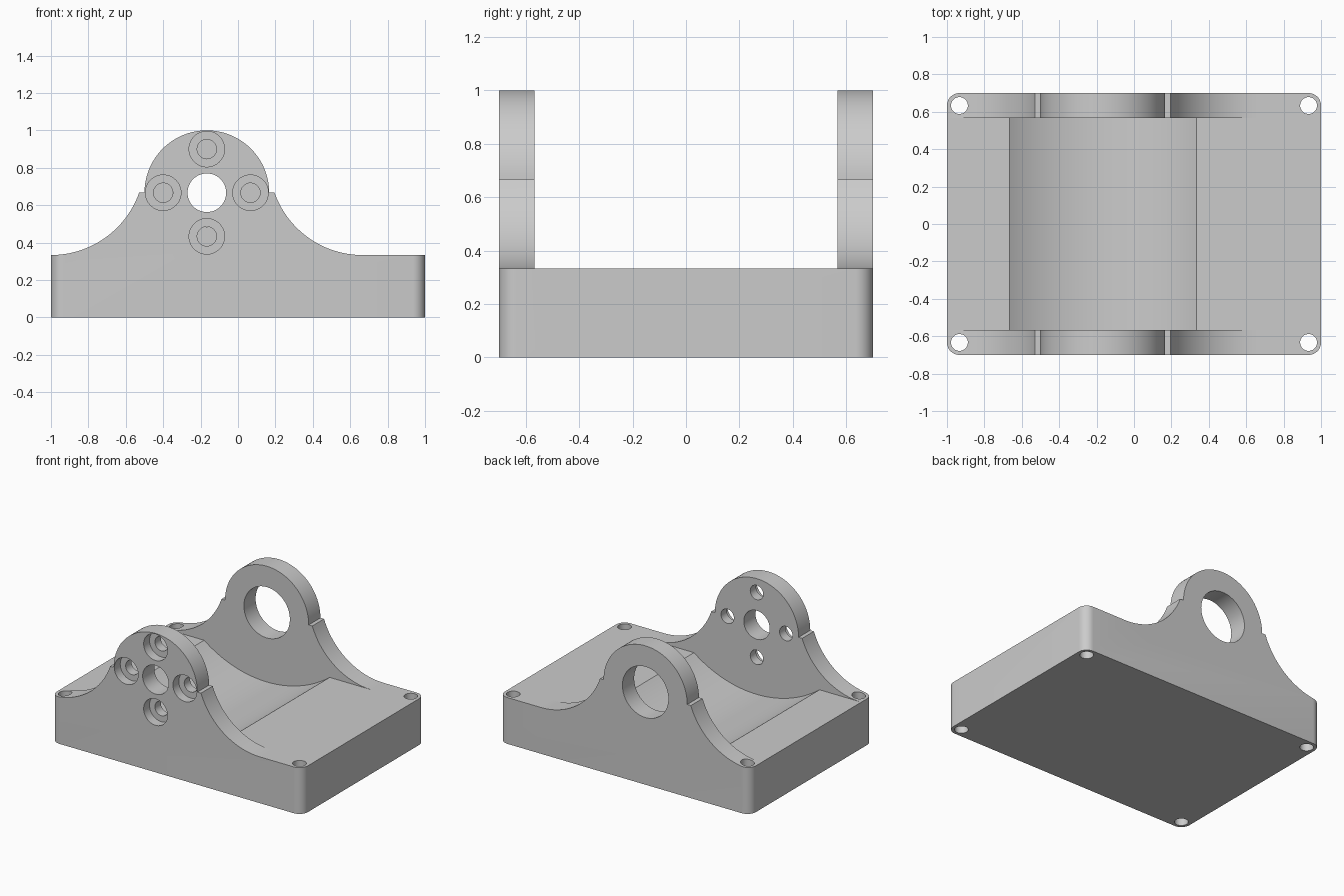
import bpy
import bmesh
from math import sin, cos, pi, radians, acos
from mathutils import Vector

default = bpy.data.objects.get("Cube")
if default:
    bpy.data.objects.remove(default, do_unlink=True)

MM = 1 / 30                      # the part is laid out on a 60 x 42 x 30 grid
HALF_Y, EAR_T = 21, 4            # half depth, ear plate thickness
AXIS_X, AXIS_Z = -5, 20          # bore axis
BASE_H = 10

grey = bpy.data.materials.new("plain grey")
grey.use_nodes = True
GREY = (0.6, 0.6, 0.6, 1)
grey.diffuse_color = GREY
grey.node_tree.nodes["Principled BSDF"].inputs["Base Color"].default_value = GREY


def arc(cx, cy, r, start, end, n=32):
    """Points on an arc, angles in radians."""
    steps = [start + (end - start) * i / n for i in range(n + 1)]
    return [(cx + r * cos(a), cy + r * sin(a)) for a in steps]


def prism(name, points, low, high, axis):
    """Extrude a closed outline along y (outline in xz) or z (outline in xy)."""
    def place(p, t):
        return Vector((p[0], t, p[1]) if axis == "y" else (p[0], p[1], t)) * MM
    bm = bmesh.new()
    a = [bm.verts.new(place(p, low)) for p in points]
    b = [bm.verts.new(place(p, high)) for p in points]
    bm.faces.new(a)
    bm.faces.new(b[::-1])
    for i in range(len(a)):
        j = (i + 1) % len(a)
        bm.faces.new((a[i], b[i], b[j], a[j]))
    bmesh.ops.recalc_face_normals(bm, faces=bm.faces)
    mesh = bpy.data.meshes.new(name)
    bm.to_mesh(mesh)
    bm.free()
    mesh.materials.append(grey)
    obj = bpy.data.objects.new(name, mesh)
    bpy.context.collection.objects.link(obj)
    return obj


def combine(target, cutter, operation="DIFFERENCE"):
    """Apply a boolean and discard the helper."""
    cutter.hide_render = True
    mod = target.modifiers.new("cut", "BOOLEAN")
    mod.operation, mod.object, mod.solver = operation, cutter, "EXACT"
    bpy.context.view_layer.objects.active = target
    bpy.ops.object.modifier_apply(modifier=mod.name)
    bpy.data.objects.remove(cutter, do_unlink=True)


def drill(target, x, v, r, low, high, axis):
    outline = arc(x, v, r, 0, 2 * pi, 48)[:-1]
    combine(target, prism("drill", outline, low, high, axis), )


# Side silhouette: base, swept shoulders, small ledges and round ear
sweep = acos(-(200 ** 0.5) / 15)
right_sweep = arc(20, 25, 15, 1.5 * pi, 2 * pi - sweep, 24)
left_sweep = [(2 * AXIS_X - x, z) for x, z in right_sweep[::-1]]
dome = arc(AXIS_X, AXIS_Z, 10, 0, pi, 64)
outline = [(-30, 0), (30, 0), (30, BASE_H)] + right_sweep + dome + left_sweep
bracket = prism("bearing_bracket", outline, -HALF_Y, HALF_Y, "y")

# Rounded vertical corners
corners = []
for i, (sx, sy) in enumerate([(1, 1), (-1, 1), (-1, -1), (1, -1)]):
    corners += arc(28 * sx, 19 * sy, 2, i * pi / 2, (i + 1) * pi / 2, 10)
combine(bracket, prism("corner_limit", corners, -1, 31, "z"), "INTERSECT")

# Open space between the ears with a shallow round trough in the base
half = acos(0.8 ** 1)
trough = arc(AXIS_X, 30, 25, 1.5 * pi - (pi / 2 - half), 1.5 * pi + (pi / 2 - half), 48)
trough = arc(AXIS_X, 30, 25, 1.5 * pi - acos(0.8), 1.5 * pi + acos(0.8), 48)
space = [(-32, 32), (-32, BASE_H)] + trough + [(32, BASE_H), (32, 32)]
inner = HALF_Y - EAR_T
combine(bracket, prism("ear_gap", space, -inner, inner, "y"))

# Front ear: centre bore and four counterbored screw holes
drill(bracket, AXIS_X, AXIS_Z, 3.1, -22, -16, "y")
for dx, dz in [(7, 0), (-7, 0), (0, 7), (0, -7)]:
    drill(bracket, AXIS_X + dx, AXIS_Z + dz, 1.55, -22, -16, "y")
    drill(bracket, AXIS_X + dx, AXIS_Z + dz, 2.85, -22, -19, "y")

# Back ear: large bearing bore
drill(bracket, AXIS_X, AXIS_Z, 5.5, 16, 22, "y")

# Corner mounting holes through the base
for sx in (-1, 1):
    for sy in (-1, 1):
        drill(bracket, 28 * sx, 19 * sy, 1.35, -1, 12, "z")

bpy.ops.object.select_all(action="DESELECT")
bracket.select_set(True)
bpy.context.view_layer.objects.active = bracket
bpy.ops.object.shade_smooth_by_angle(angle=radians(30))
